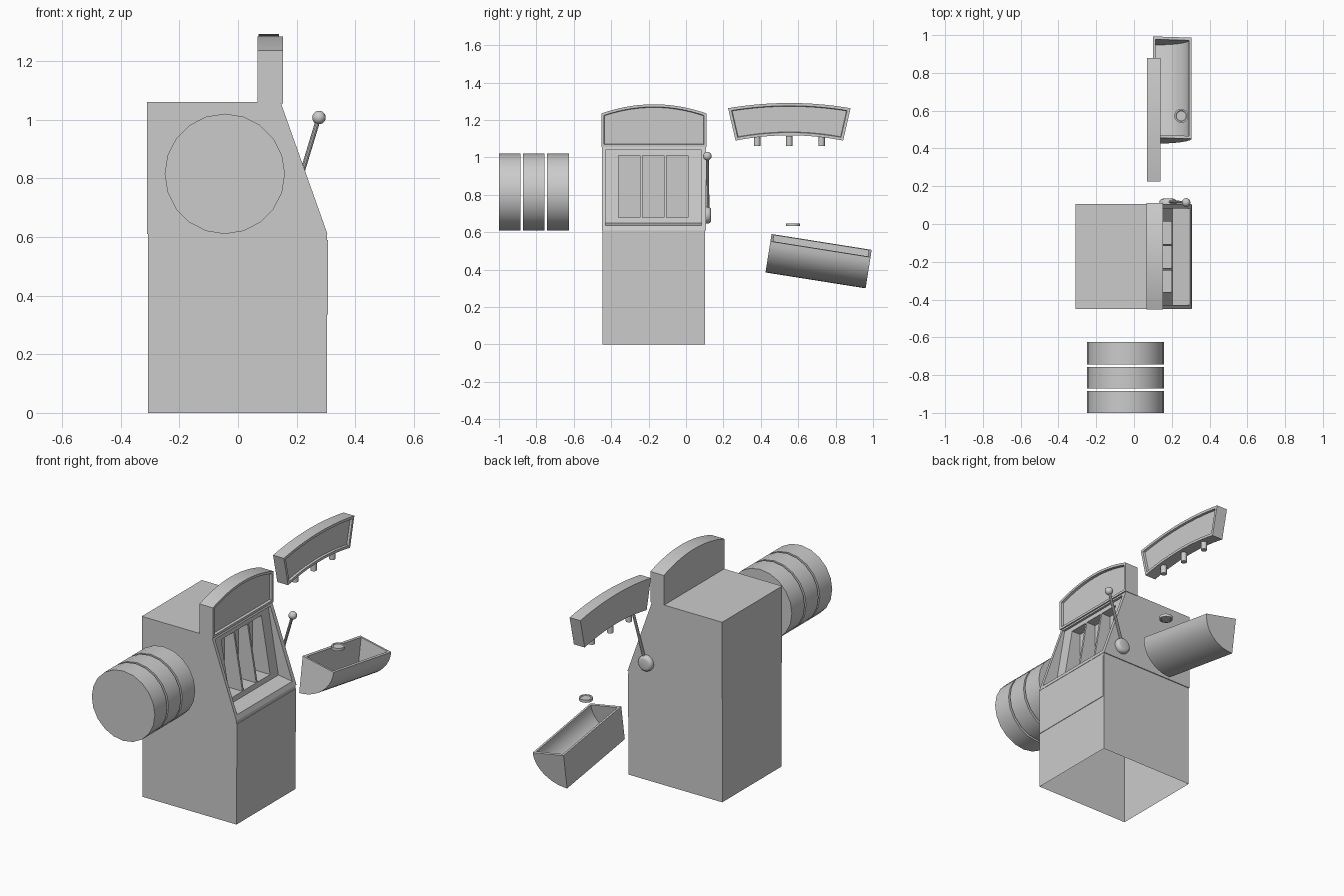
import bpy, bmesh, math
from mathutils import Vector, Matrix

if "Cube" in bpy.data.objects:
    bpy.data.objects.remove(bpy.data.objects["Cube"])


def finish(name, bm, smooth=False):
    bmesh.ops.recalc_face_normals(bm, faces=bm.faces[:])
    me = bpy.data.meshes.new(name)
    bm.to_mesh(me)
    bm.free()
    ob = bpy.data.objects.new(name, me)
    bpy.context.collection.objects.link(ob)
    if smooth:
        smooth_obj(ob)
    return ob


def smooth_obj(ob):
    bpy.ops.object.select_all(action='DESELECT')
    ob.select_set(True)
    bpy.context.view_layer.objects.active = ob
    bpy.ops.object.shade_smooth_by_angle(angle=math.radians(35))


def prism(pts, a0, a1, axis):
    """Closed 2D profile extruded along x (pts = y,z) or y (pts = x,z)."""
    bm = bmesh.new()
    place = (lambda p, a: (a, p[0], p[1])) if axis == 'x' else (lambda p, a: (p[0], a, p[1]))
    rings = [[bm.verts.new(place(p, a)) for p in pts] for a in (a0, a1)]
    n = len(pts)
    for i in range(n):
        j = (i + 1) % n
        bm.faces.new((rings[0][i], rings[0][j], rings[1][j], rings[1][i]))
    bm.faces.new(rings[0])
    bm.faces.new(rings[1])
    bmesh.ops.recalc_face_normals(bm, faces=bm.faces[:])
    return bm


def box_pts(a0, a1, b0, b1):
    return [(a0, b0), (a1, b0), (a1, b1), (a0, b1)]


def recess(bm, normal, rim, depth):
    """Sink a panel into the face that looks along normal."""
    bm.normal_update()
    f = max(bm.faces, key=lambda f: f.normal.dot(normal) * f.calc_area())
    bmesh.ops.inset_region(bm, faces=[f], thickness=rim, use_even_offset=True)
    bmesh.ops.inset_region(bm, faces=[f], thickness=0.003, depth=-depth, use_even_offset=True)


def cut(ob, cutters):
    for c in cutters:
        m = ob.modifiers.new("cut", 'BOOLEAN')
        m.operation, m.solver, m.object = 'DIFFERENCE', 'EXACT', c
        c.hide_render = True
        bpy.context.view_layer.objects.active = ob
        bpy.ops.object.modifier_apply(modifier=m.name)
        bpy.data.objects.remove(c)


def cylinder(name, p0, p1, r, seg, bevel=0):
    p0, p1 = Vector(p0), Vector(p1)
    d = p1 - p0
    mat = Matrix.Translation((p0 + p1) / 2) @ d.to_track_quat('Z', 'Y').to_matrix().to_4x4()
    bm = bmesh.new()
    bmesh.ops.create_cone(bm, cap_ends=True, segments=seg, radius1=r, radius2=r, depth=d.length, matrix=mat)
    if bevel:
        axis = d.normalized()
        edges = [e for e in bm.edges if all((v.co - p1).dot(axis) > -1e-5 for v in e.verts)]
        bmesh.ops.bevel(bm, geom=edges, offset=bevel, segments=3, profile=0.5, affect='EDGES')
    return finish(name, bm, True)


def arch(y0, y1, z_end, z_mid, n=14):
    c, h = (y0 + y1) / 2, (y1 - y0) / 2
    return [(c + h * t, z_mid - (z_mid - z_end) * t * t) for t in (-1 + 2 * i / n for i in range(n + 1))]


# lower cabinet, open underneath
bm = prism(box_pts(-0.307, 0.303, 0, 0.61), -0.447, 0.102, 'y')
bmesh.ops.delete(bm, geom=[f for f in bm.faces if f.normal.z < -0.9], context='FACES')
finish("lower_cabinet", bm)
finish("lower_front_panel", prism(box_pts(-0.447, 0.1, 0.335, 0.59), 0.298, 0.306, 'x'))

# upper cabinet with sloped, recessed display front and three reel windows
upper = finish("upper_cabinet", prism([(-0.31, 0.61), (0.305, 0.61), (0.145, 1.06), (-0.31, 1.06)],
                                      -0.45, 0.107, 'y'))
cutters = [finish("front_cutter", prism([(0.138, 1.04), (0.205, 0.65), (0.291, 0.637), (0.4, 0.637), (0.4, 1.04)],
                                        -0.43, 0.082, 'y'))]
windows = [(-0.36, -0.245), (-0.233, -0.117), (-0.105, 0.012)]
for y0, y1 in windows:
    cutters.append(finish("window_cutter", prism(box_pts(0.085, 0.35, 0.678, 1.01), y0, y1, 'y')))
cut(upper, cutters)

# arched topper
bm = prism([(0.11, 1.055), (-0.453, 1.055)] + arch(-0.453, 0.11, 1.235, 1.284), 0.067, 0.154, 'x')
recess(bm, Vector((1, 0, 0)), 0.014, 0.014)
finish("topper", bm, True)

# detached curved sign with mounting pegs
bm = prism(arch(0.225, 0.88, 1.263, 1.291) + arch(0.265, 0.84, 1.09, 1.118)[::-1], 0.07, 0.14, 'x')
recess(bm, Vector((1, 0, 0)), 0.015, 0.012)
finish("curved_sign", bm, True)
for i, y in enumerate((0.38, 0.552, 0.725)):
    cylinder(f"sign_peg_{i + 1}", (0.105, y, 1.06), (0.105, y, 1.115), 0.017, 12)

# detached reels
for i, (y0, y1) in enumerate(((-1, -0.885), (-0.872, -0.757), (-0.744, -0.625))):
    cylinder(f"reel_{i + 1}", (-0.045, y0, 0.815), (-0.045, y1, 0.815), 0.205, 20)

# lever
cylinder("lever_base", (0.18, 0.1, 0.692), (0.18, 0.134, 0.692), 0.046, 20, 0.018)
cylinder("lever_rod", (0.18, 0.118, 0.692), (0.275, 0.114, 1.005), 0.008, 10)
bm = bmesh.new()
bmesh.ops.create_uvsphere(bm, u_segments=16, v_segments=10, radius=0.023,
                          matrix=Matrix.Translation((0.276, 0.114, 1.007)))
finish("lever_knob", bm, True)


# detached coin tray: quarter-round trough, tilted
def trough(x0, rx, ry, tops):
    return tops + [(x0 + rx * math.cos(a), 0.168 - ry * math.sin(a))
                   for a in (math.pi / 2 * i / 10 for i in range(11))]


tray = finish("coin_tray", prism(trough(0.1, 0.205, 0.168, [(0.1, 0.208)]), 0, 0.542, 'y'))
inner = finish("tray_cutter", prism(trough(0.115, 0.176, 0.153, [(0.115, 0.3), (0.291, 0.3)]), 0.015, 0.527, 'y'))
cut(tray, [inner])
tray.data.transform(Matrix.Translation((0, 0.425, 0.385)) @ Matrix.Rotation(math.radians(-9), 4, 'X'))
smooth_obj(tray)

# coin with raised rim
bm = bmesh.new()
bmesh.ops.create_cone(bm, cap_ends=True, segments=20, radius1=0.037, radius2=0.037, depth=0.016,
                      matrix=Matrix.Translation((0.25, 0.572, 0.64)))
for s in (1, -1):
    recess(bm, Vector((0, 0, s)), 0.008, 0.003)
finish("coin", bm, True)
